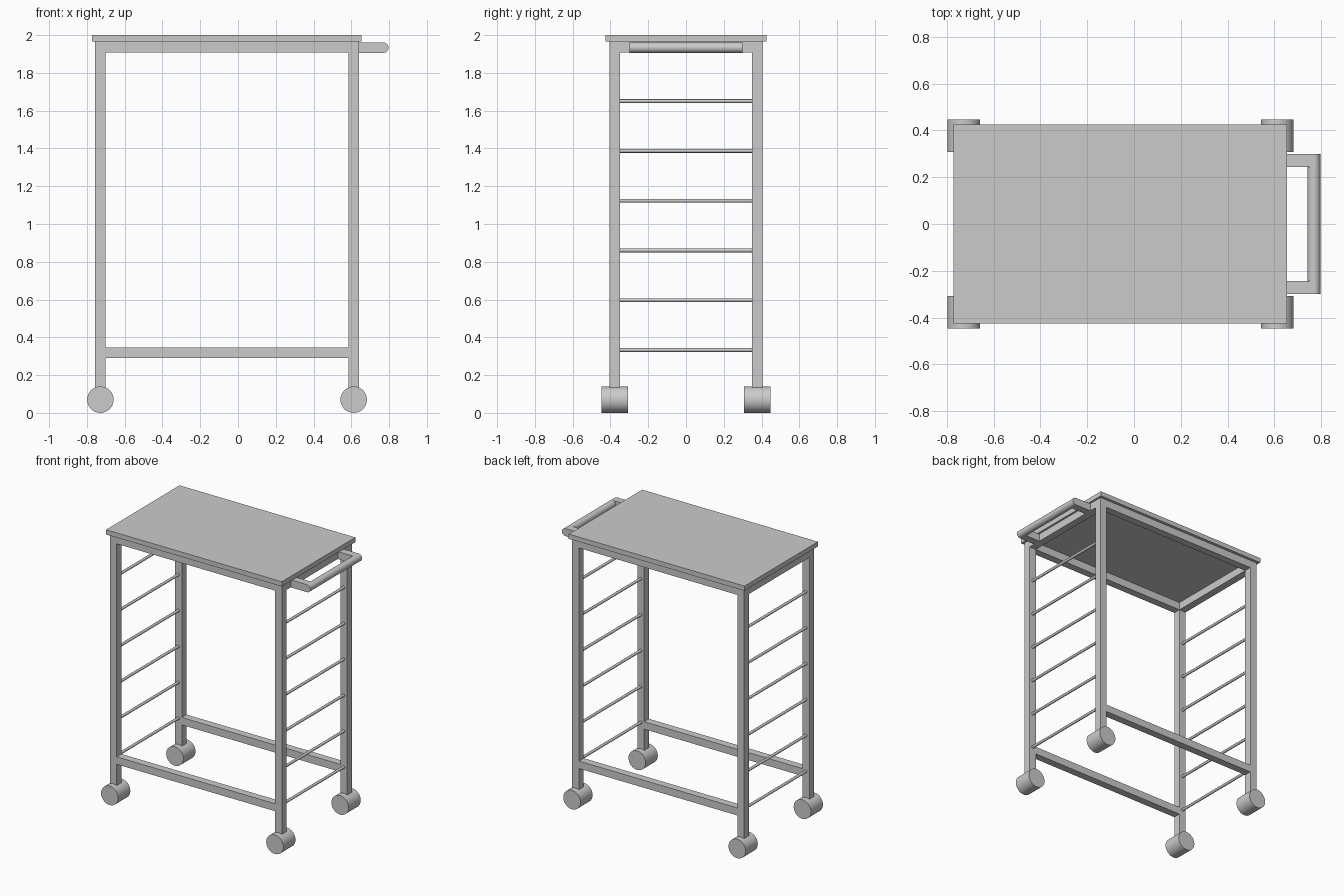
import bpy
from mathutils import Matrix

if "Cube" in bpy.data.objects:
    bpy.data.objects.remove(bpy.data.objects["Cube"])

LEFT, RIGHT, SIDE, TUBE = -0.7285, 0.6125, 0.378, 0.055


def box(name, x, y, z):
    """Box from (min, max) ranges on each axis."""
    bpy.ops.mesh.primitive_cube_add(size=1)
    ob = bpy.context.object
    ob.name = name
    ranges = (x, y, z)
    centre = Matrix.Translation([(a + b) / 2 for a, b in ranges])
    ob.data.transform(centre @ Matrix.Diagonal([b - a for a, b in ranges] + [1]))
    return ob


def rod(name, radius, x, y, z, sides):
    """Cylinder along y, with y given as a (min, max) range."""
    bpy.ops.mesh.primitive_cylinder_add(
        vertices=sides, radius=radius, depth=y[1] - y[0],
        location=(x, (y[0] + y[1]) / 2, z), rotation=(1.570796, 0, 0))
    ob = bpy.context.object
    ob.name = name
    bpy.ops.object.shade_smooth_by_angle()
    return ob


def around(c, width=TUBE):
    return (c - width / 2, c + width / 2)


# Table top
box("table_top", (-0.773, 0.654), (-0.426, 0.426), (1.965, 2.0))

# Legs and casters
for end, x in (("left", LEFT), ("right", RIGHT)):
    for face, s in (("front", -1), ("back", 1)):
        box(f"{face}_{end}_leg", around(x), around(s * SIDE), (0.10, 1.965))
        rod(f"{face}_{end}_wheel", 0.07, x, around(s * SIDE, 0.14), 0.07, 32)

# Long rails under the top and near the floor
inner_x = (LEFT + TUBE / 2, RIGHT - TUBE / 2)
for face, s in (("front", -1), ("back", 1)):
    box(f"{face}_top_rail", inner_x, around(s * SIDE), (1.908, 1.965))
    box(f"{face}_bottom_rail", inner_x, around(s * SIDE), (0.29, 0.345))

# End rails and ladder rungs
inner_y = (-SIDE + TUBE / 2, SIDE - TUBE / 2)
for end, x in (("left", LEFT), ("right", RIGHT)):
    box(f"{end}_top_rail", around(x), inner_y, (1.908, 1.965))
    for i in range(6):
        rod(f"{end}_rung_{i + 1}", 0.01, x, inner_y, 0.333 + 0.2635 * i, 16)

# Push handle
for face, s in (("front", -1), ("back", 1)):
    box(f"{face}_handle_arm", (0.64, 0.769), around(s * 0.272), (1.906, 1.961))
rod("handle_grip", 0.0275, 0.7695, (-0.2995, 0.2995), 1.9335, 32)
